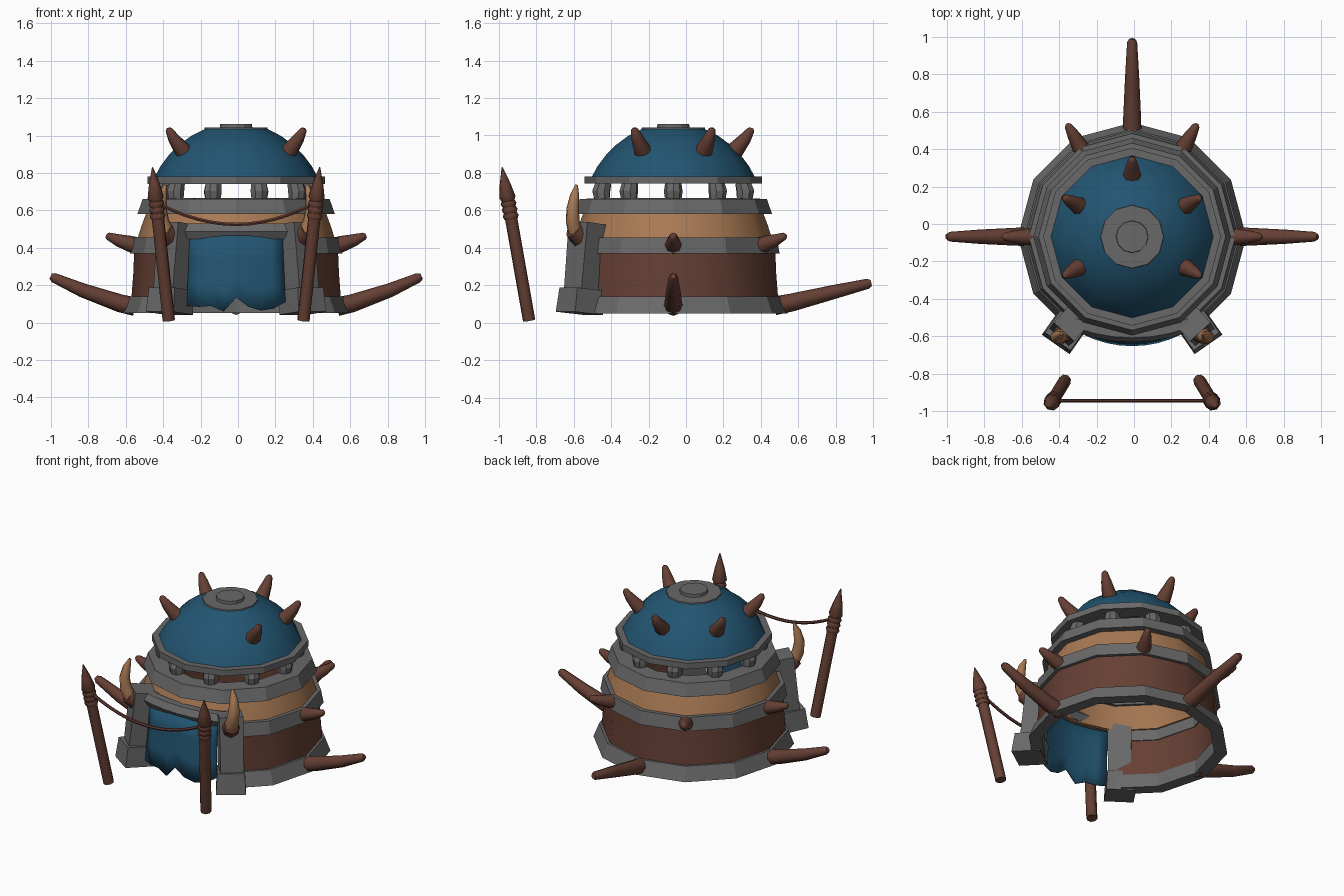
import bpy, bmesh, math
from mathutils import Vector

if "Cube" in bpy.data.objects:
    bpy.data.objects.remove(bpy.data.objects["Cube"])

CX, CY = -0.01, -0.068          # axis of the round hut


def material(name, rgb):
    m = bpy.data.materials.new(name)
    m.diffuse_color = (*rgb, 1)
    m.use_nodes = True
    m.node_tree.nodes["Principled BSDF"].inputs["Base Color"].default_value = m.diffuse_color
    return m


GRAY = material("stone gray", (0.14, 0.14, 0.14))
BROWN = material("dark wood", (0.13, 0.05, 0.034))
TAN = material("tan hide", (0.40, 0.195, 0.088))
BLUE = material("blue cloth", (0.016, 0.09, 0.165))


def finish(name, bm, mat, angle):
    bmesh.ops.recalc_face_normals(bm, faces=bm.faces[:])
    me = bpy.data.meshes.new(name)
    bm.to_mesh(me)
    bm.free()
    me.materials.append(mat)
    me.polygons.foreach_set("use_smooth", [True] * len(me.polygons))
    me.set_sharp_from_angle(angle=math.radians(angle))
    ob = bpy.data.objects.new(name, me)
    bpy.context.collection.objects.link(ob)
    return ob


def ring(name, profile, mat, door=False, angle=20):
    """Spin a closed (r, z) profile in 12 steps, leaving out the doorway if asked."""
    bm = bmesh.new()
    steps = 10 if door else 12
    loops = []
    for k in range(steps + 1 if door else steps):
        a = math.radians(-60 + 30 * k)
        loops.append([bm.verts.new((CX + r * math.cos(a), CY + r * math.sin(a), z))
                      for r, z in profile])
    n = len(profile)
    for k in range(steps):
        p, q = loops[k], loops[(k + 1) % len(loops)]
        for i in range(n):
            j = (i + 1) % n
            bm.faces.new((p[i], p[j], q[j], q[i]))
    if door:
        bm.faces.new(loops[0])
        bm.faces.new(loops[-1])
    return finish(name, bm, mat, angle)


def tube(name, pts, radii, mat, n=8, phase=0.0, angle=50):
    """Tapered tube through the points, capped at both ends."""
    pts = [Vector(p) for p in pts]
    d = pts[-1] - pts[0]
    ref = Vector((-d.y, d.x, 0))
    if ref.length < 1e-5:
        ref = Vector((1, 0, 0))
    bm = bmesh.new()
    loops = []
    for i, (p, r) in enumerate(zip(pts, radii)):
        t = (pts[min(i + 1, len(pts) - 1)] - pts[max(i - 1, 0)]).normalized()
        u = (ref - t * ref.dot(t)).normalized()
        v = t.cross(u)
        loops.append([bm.verts.new(p + r * (u * math.cos(a) + v * math.sin(a)))
                      for a in (phase + 2 * math.pi * k / n for k in range(n))])
    for p, q in zip(loops, loops[1:]):
        for i in range(n):
            j = (i + 1) % n
            bm.faces.new((p[i], p[j], q[j], q[i]))
    bm.faces.new(loops[0])
    bm.faces.new(loops[-1])
    return finish(name, bm, mat, angle)


def radial(deg, path):
    """Turn (r, z) points into 3D points along one direction from the hut axis."""
    a = math.radians(deg)
    return [(CX + r * math.cos(a), CY + r * math.sin(a), z) for r, z in path]


# Walls and bands, bottom to top
ring("base_ring", [(0.61, 0.05), (0.575, 0.14), (0.53, 0.14), (0.53, 0.05)], GRAY, True)
ring("lower_wall", [(0.56, 0.13), (0.55, 0.26), (0.545, 0.38), (0.525, 0.38), (0.535, 0.13)],
     BROWN, True, 40)
ring("belt", [(0.568, 0.37), (0.552, 0.455), (0.515, 0.455), (0.52, 0.37)], GRAY, True)
ring("upper_wall", [(0.53, 0.44), (0.505, 0.52), (0.475, 0.60), (0.45, 0.60), (0.505, 0.44)],
     TAN, False, 40)
ring("window_sill_ring", [(0.528, 0.58), (0.50, 0.66), (0.40, 0.665), (0.44, 0.58)], GRAY)
ring("roof_rim", [(0.475, 0.742), (0.475, 0.782), (0.41, 0.782), (0.36, 0.742)], GRAY)

# Window pillars
for k in range(10):
    tube("window_pillar", radial(36 * k, [(0.40, 0.655), (0.405, 0.70), (0.39, 0.75)]),
         (0.043, 0.05, 0.043), GRAY, 8, angle=30)

# Dome roof and its cap
outer = [(0.44, 0.77), (0.405, 0.835), (0.36, 0.895), (0.305, 0.95), (0.24, 0.998), (0.165, 1.036)]
ring("dome_roof", outer + [(r - 0.015, z - 0.012) for r, z in reversed(outer)], BLUE, False, 45)
tube("roof_cap", [(CX, CY, 1.02), (CX, CY, 1.042)], (0.172, 0.168), GRAY, 12, angle=20)
tube("roof_cap_button", [(CX, CY, 1.035), (CX, CY, 1.061)], (0.087, 0.085), GRAY, 12, angle=20)

# Spikes on the dome (none over the door)
for deg in (-30, 30, 90, 150, 210):
    tube("dome_spike", radial(deg, [(0.29, 0.885), (0.335, 0.925), (0.385, 0.985),
                                    (0.415, 1.03), (0.418, 1.04)]),
         (0.05, 0.046, 0.033, 0.02, 0.01), BROWN)

# Spikes on the belt
for deg in (0, 60, 120, 180):
    tube("belt_spike", radial(deg, [(0.53, 0.41), (0.57, 0.422), (0.63, 0.44),
                                    (0.685, 0.462), (0.695, 0.466)]),
         (0.046, 0.043, 0.033, 0.02, 0.01), BROWN)

# Long tusks at the ground
for deg in (0, 180):
    tube("side_tusk", radial(deg, [(0.54, 0.085), (0.62, 0.103), (0.82, 0.172),
                                   (0.975, 0.24), (0.992, 0.248)]),
         (0.05, 0.048, 0.038, 0.026, 0.015), BROWN)
tube("back_tusk", radial(90, [(0.54, 0.09), (0.63, 0.107), (0.85, 0.162), (1.04, 0.208),
                              (1.058, 0.212)]),
     (0.05, 0.048, 0.038, 0.027, 0.016), BROWN)

# Door frame, horns and spears on both sides
for side, s in (("left", -1), ("right", 1)):
    def m(path):
        return [(CX + s * x, y, z) for x, y, z in path]

    tube(side + "_door_post_foot", m([(0.357, -0.57, 0.05), (0.35, -0.56, 0.18)]),
         (0.128, 0.118), GRAY, 4, math.pi / 4, 20)
    tube(side + "_door_post", m([(0.345, -0.555, 0.16), (0.315, -0.522, 0.53)]),
         (0.098, 0.105), GRAY, 4, math.pi / 4, 20)
    tube(side + "_horn_socket", m([(0.31, -0.51, 0.435), (0.345, -0.56, 0.455),
                                   (0.385, -0.605, 0.495)]),
         (0.068, 0.064, 0.045), BROWN)
    tube(side + "_horn", m([(0.37, -0.59, 0.48), (0.395, -0.605, 0.54), (0.405, -0.605, 0.61),
                            (0.395, -0.595, 0.68), (0.378, -0.585, 0.735)]),
         (0.04, 0.038, 0.034, 0.025, 0.008), TAN)
    # Leaning spear: shaft, cord binding and pointed head
    foot, top = Vector((0.36, -0.838, 0.012)), Vector((0.447, -0.982, 0.83))

    def along(z):
        return tuple(foot.lerp(top, (z - foot.z) / (top.z - foot.z)))

    tube(side + "_spear_shaft", m([along(0.012), along(0.66)]), (0.034, 0.034), BROWN)
    for z in (0.555, 0.588, 0.621):
        tube(side + "_spear_binding", m([along(z), along(z + 0.015), along(z + 0.03)]),
             (0.037, 0.044, 0.037), BROWN)
    tube(side + "_spear_head", m([along(0.645), along(0.67), along(0.74), along(0.83)]),
         (0.032, 0.045, 0.03, 0.003), BROWN)

# Lintel over the door
tube("door_lintel", [(CX + x, -0.585 + 0.6 * x * x, 0.488) for x in
                     (-0.31, -0.2, -0.1, 0, 0.1, 0.2, 0.31)], [0.047] * 7, GRAY, 6, angle=35)

# Rope sagging between the spears
tube("rope", [(CX + 0.41 * t / 6, -0.945, 0.525 + 0.11 * (t / 6) ** 2) for t in range(-6, 7)],
     [0.01] * 13, BROWN, 6)

# Door cloth with a torn lower edge
hem = [0.09, 0.085, 0.09, 0.06, 0.135, 0.085, 0.065, 0.075, 0.11]
bm = bmesh.new()
cols = []
for i, low in enumerate(hem):
    deg = 270 + (i - 4) * 6.7
    path = [(0.55 + 0.035 * t, 0.48 + (low - 0.48) * t) for t in (0, 0.35, 0.7, 1)]
    cols.append([bm.verts.new(p) for p in radial(deg, path)])
for a, b in zip(cols, cols[1:]):
    for j in range(3):
        bm.faces.new((a[j], a[j + 1], b[j + 1], b[j]))
cloth = finish("door_cloth", bm, BLUE, 40)
mod = cloth.modifiers.new("thickness", "SOLIDIFY")
mod.thickness = 0.01
